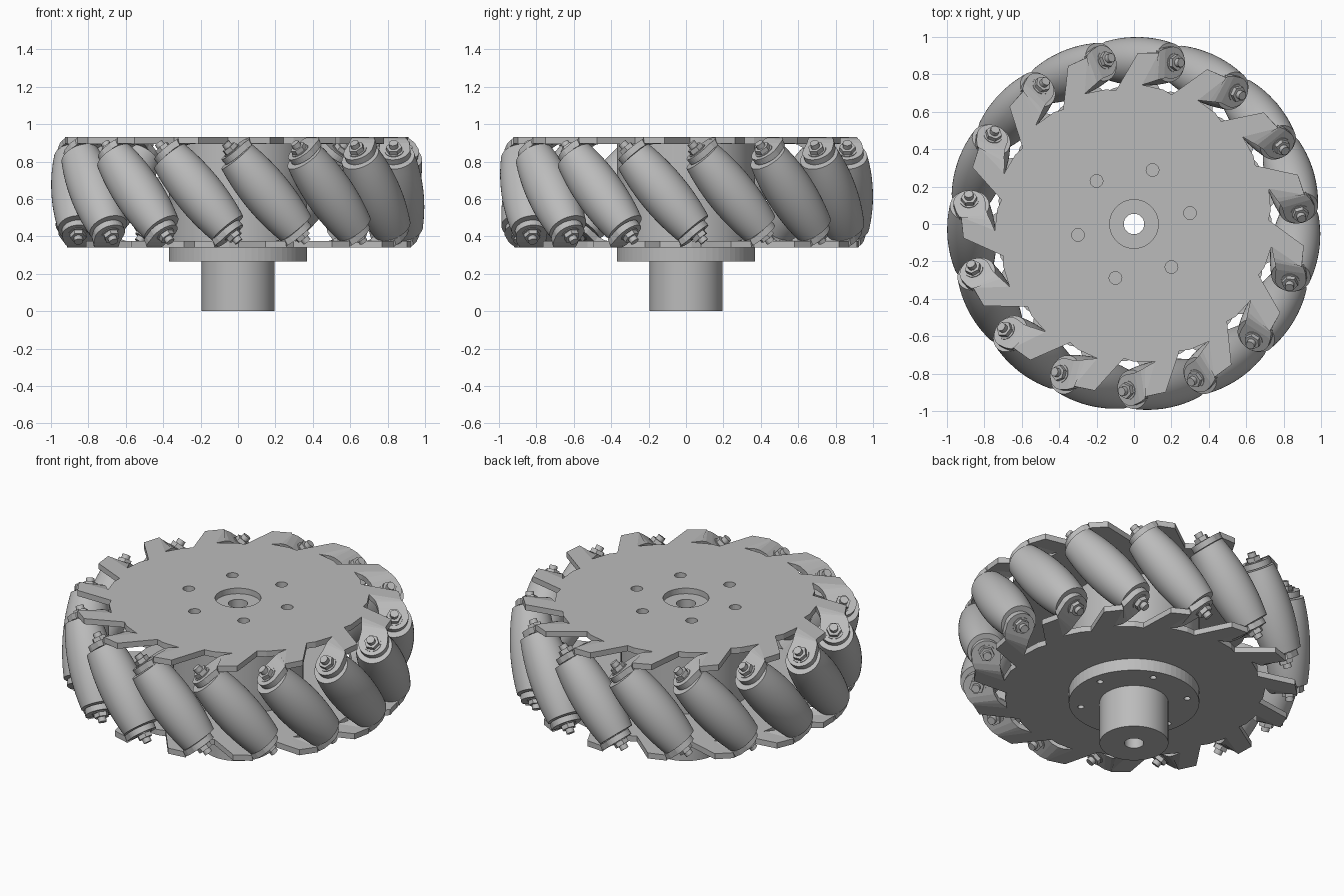
import bpy, bmesh, math
from mathutils import Matrix, Vector

if "Cube" in bpy.data.objects:
    bpy.data.objects.remove(bpy.data.objects["Cube"])

COUNT = 15
STEP = 2 * math.pi / COUNT
BOLT = math.radians(2.7)      # angle of the first upper bolt
MID = math.radians(16)        # angle of the first roller centre
TILT = math.radians(40)
MID_Z, MID_R = 0.635, 0.87
TOP_Z, THICK = 0.93, 0.035

steel = bpy.data.materials.new("grey_steel")
steel.use_nodes = True
steel.diffuse_color = (0.5, 0.5, 0.5, 1)
steel.node_tree.nodes["Principled BSDF"].inputs["Base Color"].default_value = (0.5, 0.5, 0.5, 1)


def add_object(name, mesh, matrix=Matrix()):
    obj = bpy.data.objects.new(name, mesh)
    bpy.context.collection.objects.link(obj)
    obj.matrix_world = matrix
    return obj


def to_mesh(name, bm):
    mesh = bpy.data.meshes.new(name)
    bm.to_mesh(mesh)
    bm.free()
    mesh.materials.append(steel)
    return mesh


def lathe(name, profile, sides=48):
    """Revolve an open (radius, height) profile around z; sharp corners stay sharp."""
    bm = bmesh.new()
    verts = [bm.verts.new((r, 0, z)) for r, z in profile]
    edges = [bm.edges.new(pair) for pair in zip(verts, verts[1:])]
    bmesh.ops.spin(bm, geom=verts + edges, axis=(0, 0, 1), cent=(0, 0, 0),
                   angle=2 * math.pi, steps=sides, use_merge=True)
    bmesh.ops.remove_doubles(bm, verts=bm.verts, dist=1e-5)
    bmesh.ops.recalc_face_normals(bm, faces=bm.faces)
    for face in bm.faces:
        face.smooth = sides > 6
    for edge in bm.edges:
        if len(edge.link_faces) == 2 and edge.calc_face_angle() > 0.6:
            edge.smooth = False
    return to_mesh(name, bm)


def polar(r, angle, z=0.0):
    return Vector((r * math.cos(angle), r * math.sin(angle), z))


def loop(bm, points):
    verts = [bm.verts.new(p) for p in points]
    return verts, [bm.edges.new((v, verts[i - 1])) for i, v in enumerate(verts)]


def circle(r, center, z, sides=32):
    return [center + polar(r, 2 * math.pi * i / sides, z) for i in range(sides)]


def bolt_circle(r, z):
    """Six small holes around the hub."""
    return [circle(r, polar(0.305, math.radians(11 + 60 * k)), z, 20) for k in range(6)]


def sheet(name, outline, holes, tabs=None):
    """Flat sheet with holes, plus bent tabs grown from its outline."""
    bm = bmesh.new()
    rim, edges = loop(bm, outline)
    for hole in holes:
        edges += loop(bm, hole)[1]
    bmesh.ops.triangle_fill(bm, edges=edges, use_beauty=True, use_dissolve=False)
    if tabs:
        tabs(bm, rim)
    bm.normal_update()
    for face in bm.faces:
        if face.normal.z < 0:
            face.normal_flip()
    return to_mesh(name, bm)


def thicken(obj, thickness):
    mod = obj.modifiers.new("thickness", 'SOLIDIFY')
    mod.thickness = thickness
    mod.offset = -1


# Side plate: sawtooth rim, each tooth ending in a bent lug for a roller axle
TOOTH = [(0.745, 12), (0.735, 3), (0.72, -1), (0.915, -10), (0.925, -17)]


def tooth_outline():
    return [polar(r, BOLT - k * STEP + math.radians(a), TOP_Z)
            for k in range(COUNT) for r, a in TOOTH]


def bend(t):
    """Height of the lug at tangential offset t: flat, curved, then sloping."""
    x, width = -t - 0.058, 0.08
    if x <= 0:
        return TOP_Z
    drop = x * x / (2 * width) if x < width else x - width / 2
    return TOP_Z - drop * math.tan(TILT)


def lug_rows():
    """Inner and outer radius at each tangential offset, ending in a round tip."""
    rows = [(-0.075, 0.765, 0.925), (-0.1, 0.775, 0.93), (-0.135, 0.785, 0.945)]
    rx, ry = 0.085, 0.065
    for i in range(9):
        a = math.pi / 2 * i / 8.5
        half = rx * math.cos(a)
        rows.append((-0.177 - ry * math.sin(a), MID_R - half, MID_R + half))
    return rows


def add_lugs(bm, rim):
    for k in range(COUNT):
        angle = MID - k * STEP
        inner, outer = rim[k * len(TOOTH)], rim[k * len(TOOTH) - 1]
        for t, r_in, r_out in lug_rows():
            # the fold is oblique, so the outer side starts further along
            pair = [bm.verts.new(Matrix.Rotation(angle, 3, 'Z') @ Vector((r, s, bend(s))))
                    for r, s in ((r_in, t), (r_out, min(t, -0.106 + 0.15 * (t + 0.1))))]
            bm.faces.new((inner, outer, pair[1], pair[0]))
            inner, outer = pair


hub_hole = circle(0.13, Vector(), TOP_Z, 48)
top = add_object("top_plate", sheet("top_plate", tooth_outline(),
                                    [hub_hole] + bolt_circle(0.034, TOP_Z), add_lugs))
thicken(top, THICK)

# Bottom plate: the same part turned half over about a roller's radial line
flip = (Matrix.Translation((0, 0, MID_Z)) @ Matrix.Rotation(math.pi, 4, polar(1, MID))
        @ Matrix.Translation((0, 0, -MID_Z)))
bottom = add_object("bottom_plate", sheet("bottom_plate", tooth_outline(),
                                          [hub_hole], add_lugs), flip)
thicken(bottom, THICK)

# Hub: drum between the plates, drilled flange, and shaft boss with a through bore
BORE = 0.055
add_object("drum", lathe("drum", [(BORE, 0.345), (0.13, 0.345), (0.13, 0.375), (0.37, 0.375),
                                  (0.37, 0.895), (BORE, 0.895), (BORE, 0.345)], 64))
flange = add_object("flange", sheet("flange", circle(0.37, Vector(), 0.34, 64),
                                    [circle(BORE, Vector(), 0.34)] + bolt_circle(0.018, 0.34)))
thicken(flange, 0.075)
add_object("shaft_boss", lathe("shaft_boss", [(BORE, 0), (0.195, 0), (0.195, 0.27),
                                              (BORE, 0.27), (BORE, 0)], 64))

# Rollers: barrels that follow the wheel's round envelope, with nuts on both ends
HALF = 0.25
barrel = [(0.13 - 0.025 * (i / 6) ** 2, HALF * i / 6) for i in range(-6, 7)]
roller = lathe("roller", [(0, -HALF)] + barrel + [(0, HALF)])
nut = lathe("axle_nut", [(0, 0.275), (0.043, 0.275), (0.043, 0.318), (0, 0.318)], 6)
stud = lathe("axle_stud", [(0, 0.24), (0.024, 0.24), (0.024, 0.345), (0, 0.345)], 16)
washer = lathe("axle_washer", [(0, 0.27), (0.05, 0.27), (0.05, 0.293), (0, 0.293)], 24)

for k in range(COUNT):
    place = (Matrix.Rotation(MID + k * STEP, 4, 'Z') @ Matrix.Translation((MID_R, 0, MID_Z))
             @ Matrix.Rotation(TILT, 4, 'X'))
    add_object("roller", roller, place)
    for end in (Matrix(), Matrix.Rotation(math.pi, 4, 'X')):
        for name, mesh in (("axle_nut", nut), ("axle_stud", stud), ("axle_washer", washer)):
            add_object(name, mesh, place @ end)
